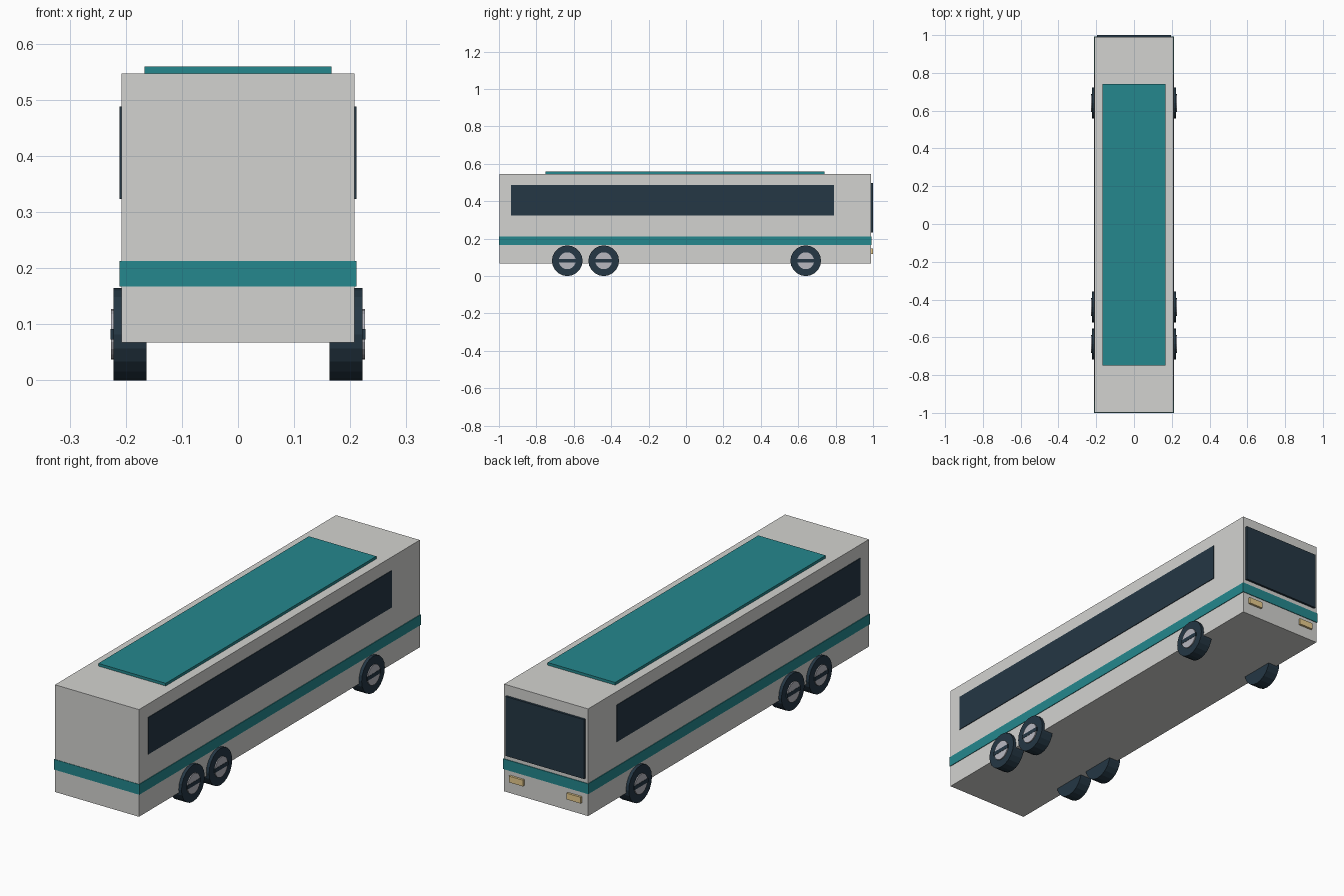
import bpy
import math

default = bpy.data.objects.get("Cube")
if default:
    bpy.data.objects.remove(default, do_unlink=True)


def material(name, r, g, b):
    m = bpy.data.materials.new(name)
    m.use_nodes = True
    m.diffuse_color = (r, g, b, 1)
    m.node_tree.nodes["Principled BSDF"].inputs["Base Color"].default_value = (r, g, b, 1)
    return m


PAINT = material("pale_grey_paint", 0.65, 0.65, 0.63)
TEAL = material("teal_paint", 0.018, 0.245, 0.27)
DARK = material("dark_blue_grey", 0.018, 0.038, 0.058)
METAL = material("hub_metal", 0.48, 0.48, 0.53)
LAMP = material("warm_lamp", 0.8, 0.6, 0.27)


def finish(name, mat):
    ob = bpy.context.object
    ob.name = ob.data.name = name
    ob.data.materials.append(mat)
    return ob


def box(name, mat, x, y, z):
    """Box from its (min, max) extents on each axis."""
    spans = (x, y, z)
    bpy.ops.mesh.primitive_cube_add(size=1, location=[(a + b) / 2 for a, b in spans])
    ob = finish(name, mat)
    ob.scale = [b - a for a, b in spans]
    bpy.ops.object.transform_apply(location=False, rotation=False, scale=True)
    return ob


def disc(name, mat, radius, x, y, z, sides=20):
    """Cylinder lying along x between two x positions."""
    bpy.ops.mesh.primitive_cylinder_add(
        vertices=sides, radius=radius, depth=abs(x[1] - x[0]),
        location=((x[0] + x[1]) / 2, y, z), rotation=(0, math.pi / 2, 0))
    return finish(name, mat)


# Body shell, wrap-around stripe and roof panel
box("body", PAINT, (-0.208, 0.208), (-0.998, 0.99), (0.067, 0.547))
box("stripe", TEAL, (-0.211, 0.211), (-1.0, 0.993), (0.167, 0.213))
box("roof_panel", TEAL, (-0.167, 0.167), (-0.75, 0.74), (0.545, 0.559))

# Windscreen
box("windscreen", DARK, (-0.195, 0.195), (0.985, 1.0), (0.233, 0.499))

# Mirrored side parts
AXLES = {"first": 0.64, "second": -0.44, "third": -0.635}
WHEEL_Z = 0.082
for side, s in (("left", 1), ("right", -1)):
    def span(a, b):
        return tuple(sorted((s * a, s * b)))

    box(side + "_window_band", DARK, span(0.203, 0.211), (-0.935, 0.79), (0.323, 0.488))
    box(side + "_headlamp", LAMP, span(0.108, 0.178), (0.985, 1.0), (0.119, 0.147))
    for axle, y in AXLES.items():
        label = side + "_" + axle
        disc(label + "_tyre", DARK, 0.082, span(0.163, 0.222), y, WHEEL_Z)
        disc(label + "_hub", METAL, 0.045, span(0.21, 0.2265), y, WHEEL_Z)
        box(label + "_hub_bar", DARK, span(0.215, 0.2275),
            (y - 0.048, y + 0.048), (WHEEL_Z - 0.009, WHEEL_Z + 0.009))
